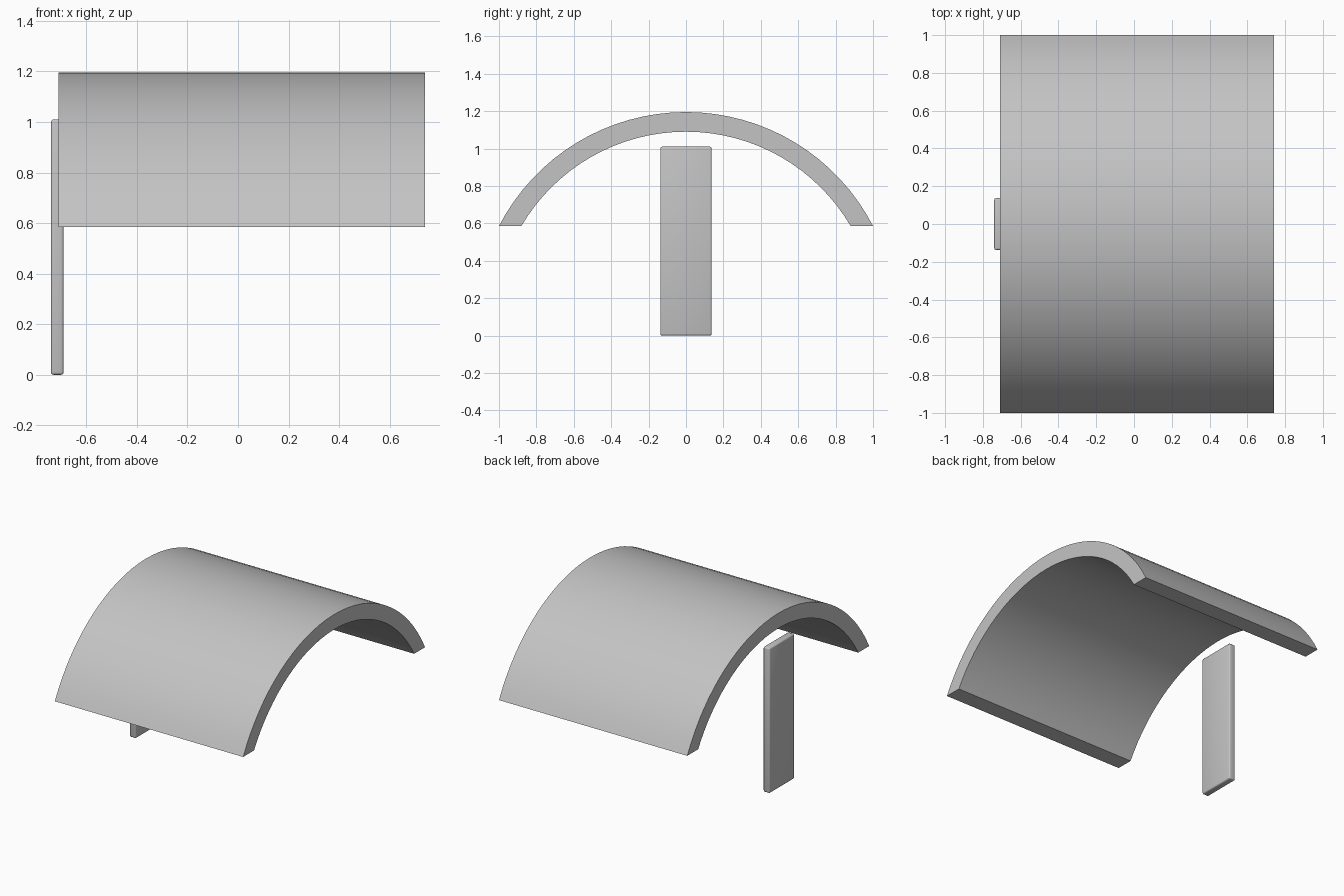
import bpy
import bmesh
from math import sin, cos, acos, radians

default = bpy.data.objects.get("Cube")
if default:
    bpy.data.objects.remove(default, do_unlink=True)

grey = bpy.data.materials.new("plain_grey")
grey.use_nodes = True
colour = (0.55, 0.55, 0.55, 1)
grey.diffuse_color = colour
grey.node_tree.nodes["Principled BSDF"].inputs["Base Color"].default_value = colour


def finish(name, bm):
    """Turn a bmesh into a named, grey object and make it active."""
    bmesh.ops.recalc_face_normals(bm, faces=bm.faces)
    mesh = bpy.data.meshes.new(name)
    bm.to_mesh(mesh)
    bm.free()
    mesh.materials.append(grey)
    obj = bpy.data.objects.new(name, mesh)
    bpy.context.collection.objects.link(obj)
    bpy.ops.object.select_all(action="DESELECT")
    obj.select_set(True)
    bpy.context.view_layer.objects.active = obj
    return obj


# Arched roof: two concentric arcs, cut level at the eaves, swept along x
EAVES, CENTRE, OUTER, INNER = 0.585, 0.07, 1.125, 1.02
LEFT, RIGHT, STEPS = 0.74, -0.71, 32


def arc(bm, x, radius):
    half = acos((EAVES - CENTRE) / radius)
    angles = [half * (2 * i / STEPS - 1) for i in range(STEPS + 1)]
    return [bm.verts.new((x, radius * sin(a), CENTRE + radius * cos(a))) for a in angles]


bm = bmesh.new()
rings = [arc(bm, x, r) for x, r in
         ((RIGHT, OUTER), (LEFT, OUTER), (LEFT, INNER), (RIGHT, INNER))]
for k in range(4):
    a, b = rings[k], rings[(k + 1) % 4]
    for i in range(STEPS):
        bm.faces.new((a[i], a[i + 1], b[i + 1], b[i]))
for end in (0, STEPS):
    bm.faces.new([ring[end] for ring in rings])
finish("arched_roof", bm)
bpy.ops.object.shade_smooth_by_angle(angle=radians(30))

# Upright board under the right end, with softly rounded edges
bm = bmesh.new()
bmesh.ops.create_cube(bm, size=1)
bmesh.ops.scale(bm, vec=(0.05, 0.275, 1.01), verts=bm.verts)
bmesh.ops.translate(bm, vec=(-0.715, 0, 0.505), verts=bm.verts)
bmesh.ops.bevel(bm, geom=bm.edges[:], offset=0.01, segments=3,
                profile=0.5, affect="EDGES")
finish("support_board", bm)
bpy.ops.object.shade_smooth()
